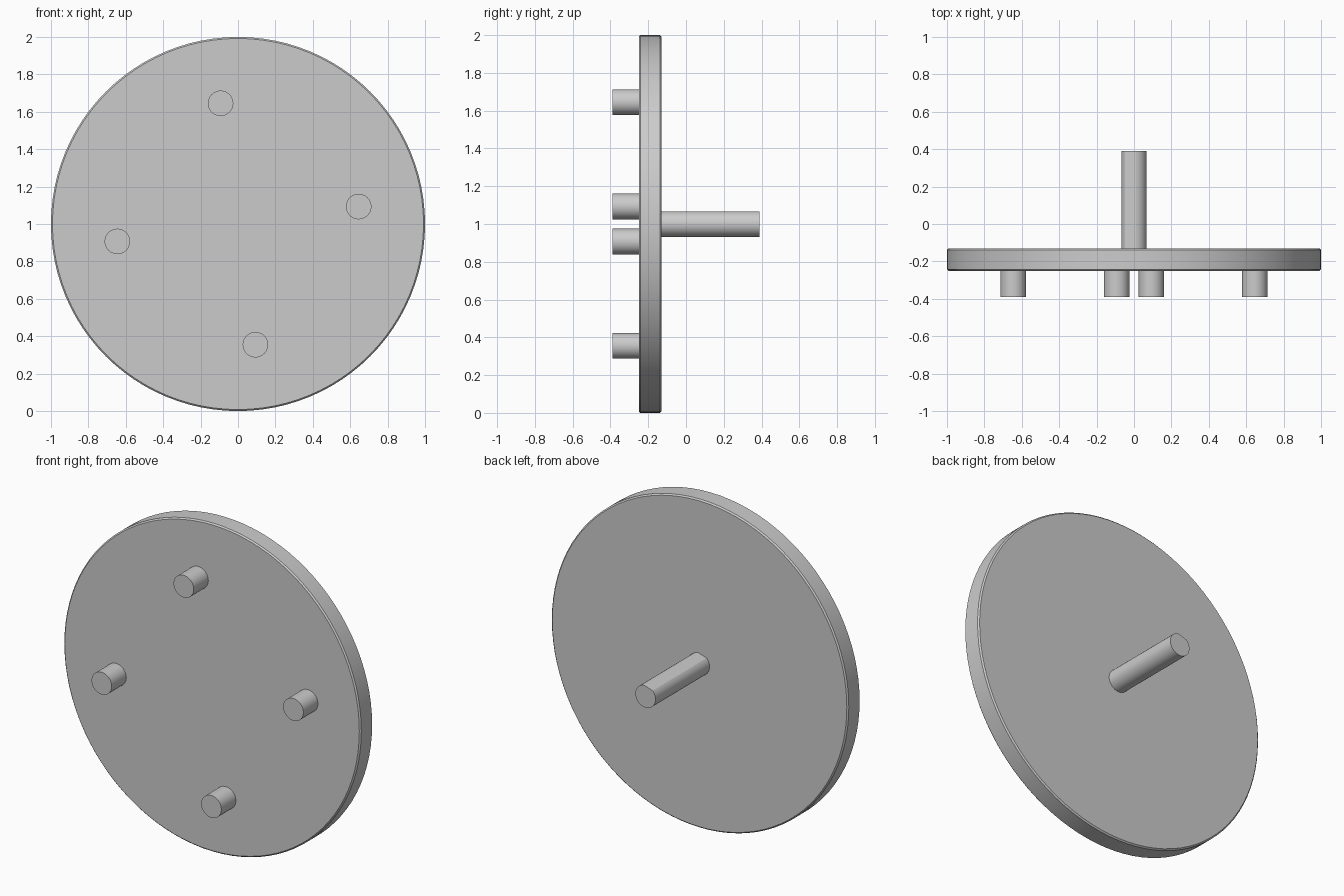
import bpy
import bmesh
from math import sin, cos, radians, tau
from mathutils import Vector

cube = bpy.data.objects.get("Cube")
if cube:
    bpy.data.objects.remove(cube, do_unlink=True)

grey = bpy.data.materials.new("plain grey")
grey.use_nodes = True
COLOUR = (0.6, 0.6, 0.6, 1)
grey.diffuse_color = COLOUR
grey.node_tree.nodes["Principled BSDF"].inputs["Base Color"].default_value = COLOUR


def circle(radius, sides):
    return [(radius * cos(tau * i / sides), radius * sin(tau * i / sides))
            for i in range(sides)]


def extrude_y(name, outline, x, z, y_front, y_back, sharp_angle, chamfer=0):
    """Extrude an x-z outline along y, optionally chamfering the end rims."""
    bm = bmesh.new()
    base = bm.faces.new([bm.verts.new((x + px, y_front, z + pz)) for px, pz in outline])
    result = bmesh.ops.extrude_face_region(bm, geom=[base], use_keep_orig=True)
    new_verts = [g for g in result["geom"] if isinstance(g, bmesh.types.BMVert)]
    bmesh.ops.translate(bm, verts=new_verts, vec=Vector((0, y_back - y_front, 0)))
    bmesh.ops.recalc_face_normals(bm, faces=bm.faces)
    if chamfer:
        rims = [e for e in bm.edges if abs(e.verts[0].co.y - e.verts[1].co.y) < 1e-5]
        bmesh.ops.bevel(bm, geom=rims, offset=chamfer, segments=1, affect="EDGES")
    mesh = bpy.data.meshes.new(name)
    bm.to_mesh(mesh)
    bm.free()
    mesh.materials.append(grey)
    obj = bpy.data.objects.new(name, mesh)
    bpy.context.collection.objects.link(obj)
    bpy.ops.object.select_all(action="DESELECT")
    obj.select_set(True)
    bpy.context.view_layer.objects.active = obj
    bpy.ops.object.shade_smooth_by_angle(angle=radians(sharp_angle))
    return obj


# Round plate with slightly chamfered rims
extrude_y("disc", circle(1, 96), 0, 1, -0.25, -0.13, 30, chamfer=0.008)

# Four pegs evenly spaced around the front, turned a little
PEG_RING, ROD_RADIUS = 0.652, 0.068
for i, name in enumerate(("left_peg", "top_peg", "right_peg", "bottom_peg")):
    angle = radians(8.2 + 90 * i)
    extrude_y(name, circle(ROD_RADIUS, 40), PEG_RING * cos(angle),
              1 + PEG_RING * sin(angle), -0.39, -0.24, 30)

# Rear shaft with a narrow flat along its upper side
steps = 40
shaft_outline = [(ROD_RADIUS * cos(a), ROD_RADIUS * sin(a))
                 for a in (radians(135 + 305 * i / steps) for i in range(steps + 1))]
extrude_y("shaft", shaft_outline, 0, 1, -0.14, 0.39, 20)
